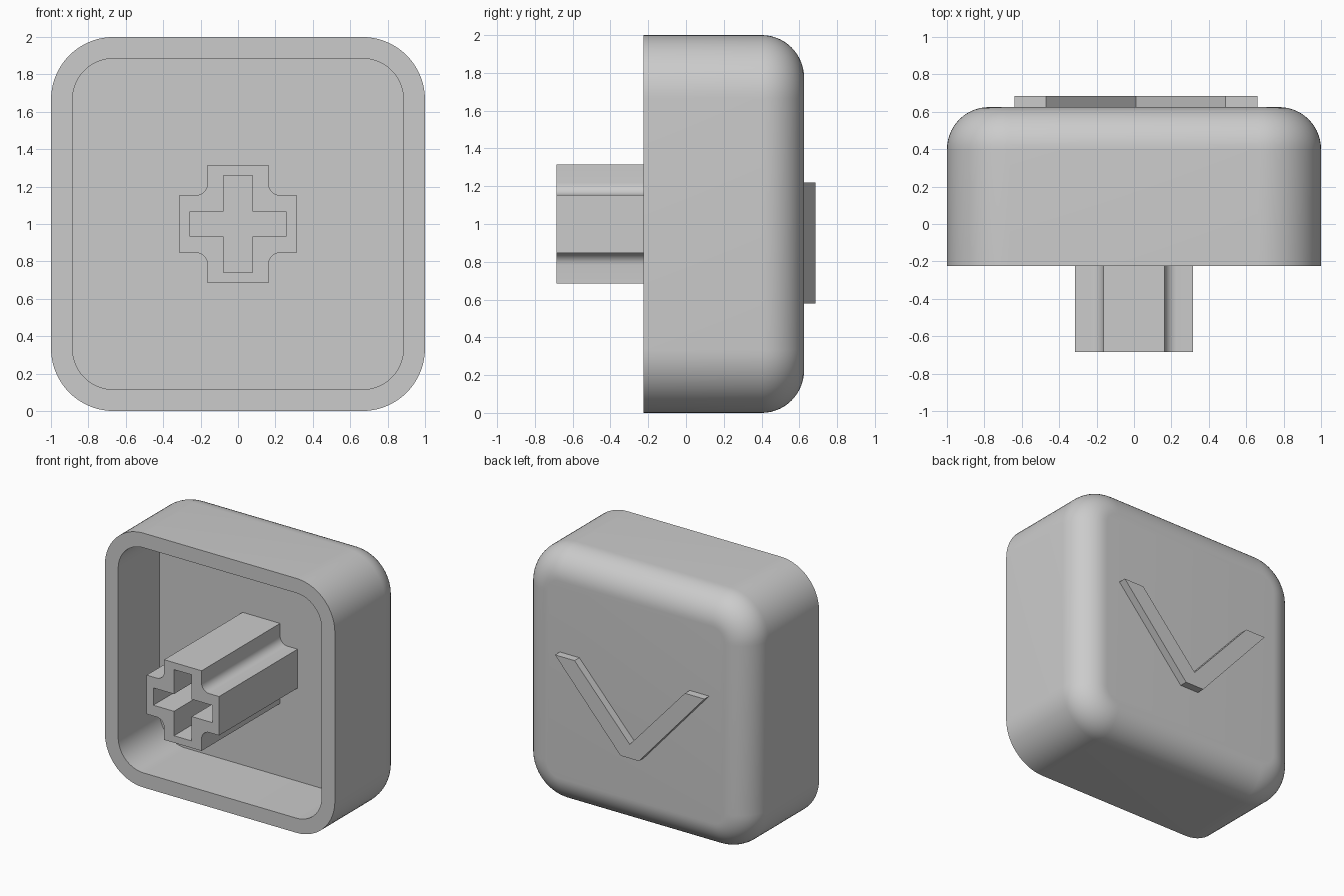
import bpy
import bmesh
from math import cos, sin, pi

if "Cube" in bpy.data.objects:
    bpy.data.objects.remove(bpy.data.objects["Cube"], do_unlink=True)

GREY = (0.6, 0.6, 0.6, 1.0)
mat = bpy.data.materials.new("light grey plastic")
mat.use_nodes = True
mat.diffuse_color = GREY
mat.node_tree.nodes["Principled BSDF"].inputs["Base Color"].default_value = GREY

MID = 1.0            # height of the centre axis
FRONT = -0.225       # open rim
FLOOR = 0.29         # bottom of the cavity
BACK = 0.625         # touch face
SEGS = 14


def finish(name, bm):
    bmesh.ops.recalc_face_normals(bm, faces=bm.faces)
    mesh = bpy.data.meshes.new(name)
    bm.to_mesh(mesh)
    bm.free()
    mesh.materials.append(mat)
    obj = bpy.data.objects.new(name, mesh)
    bpy.context.collection.objects.link(obj)
    bpy.ops.object.select_all(action="DESELECT")
    obj.select_set(True)
    bpy.context.view_layer.objects.active = obj
    bpy.ops.object.shade_smooth_by_angle(angle=pi / 6)
    return obj


def ring(bm, points, y):
    return [bm.verts.new((x, y, MID + z)) for x, z in points]


def bridge(bm, a, b):
    n = len(a)
    for i in range(n):
        j = (i + 1) % n
        bm.faces.new((a[i], a[j], b[j], b[i]))


def rounded_square(inset):
    """Outline offset inward from the outer wall, with concentric corners."""
    radius, centre = 0.335 - inset, 0.665
    pts = []
    for k, (sx, sz) in enumerate(((1, 1), (-1, 1), (-1, -1), (1, -1))):
        for i in range(SEGS + 1):
            a = (k + i / SEGS) * pi / 2
            pts.append((sx * centre + radius * cos(a), sz * centre + radius * sin(a)))
    return pts


def prism(name, loops, y_cap, y_base):
    """Straight walls and one end cap; extra loops become holes."""
    bm = bmesh.new()
    edges = []
    for points in loops:
        cap = ring(bm, points, y_cap)
        bridge(bm, cap, ring(bm, points, y_base))
        edges += [bm.edges.get((cap[i - 1], cap[i])) for i in range(len(cap))]
    bmesh.ops.triangle_fill(bm, edges=edges, use_beauty=True)
    return finish(name, bm)


def four_way(quarter):
    """Mirror a first-quadrant path (from +x to +z) round the axis."""
    q = quarter
    r = q[::-1]
    return (q + [(-x, z) for x, z in r]
            + [(-x, -z) for x, z in q] + [(x, -z) for x, z in r])


# Cap shell: cavity floor, inner wall, rim, outer wall, rounded back edge
bm = bmesh.new()
FILLET = 0.225
sections = [(0.115, FLOOR), (0.115, FRONT), (0, FRONT)]
for i in range(SEGS + 1):
    a = i / SEGS * pi / 2
    sections.append((FILLET * (1 - cos(a)), BACK - FILLET + FILLET * sin(a)))
rings = [ring(bm, rounded_square(t), y) for t, y in sections]
for a, b in zip(rings, rings[1:]):
    bridge(bm, a, b)
bm.faces.new(rings[0])
bm.faces.new(rings[-1])
finish("cap_shell", bm)

# Stem: plus-shaped post with rounded inner corners and a plus-shaped socket
R, W, H, REACH = 0.065, 0.163, 0.153, 0.315
groove = [(W + R - R * sin(i / 8 * pi / 2), H + R - R * cos(i / 8 * pi / 2))
          for i in range(9)]
post = four_way([(REACH, H)] + groove + [(W, REACH)])
socket = four_way([(0.257, 0.068), (0.077, 0.068), (0.077, 0.26)])
prism("stem", [post, socket], -0.685, FLOOR)

# Raised V-shaped mark on the back
mark = [(0.66, 0.22), (0.49, 0.22), (0.01, -0.31), (-0.47, 0.22),
        (-0.64, 0.22), (-0.07, -0.42), (0.09, -0.42)]
prism("raised_mark", [mark], 0.685, BACK)
